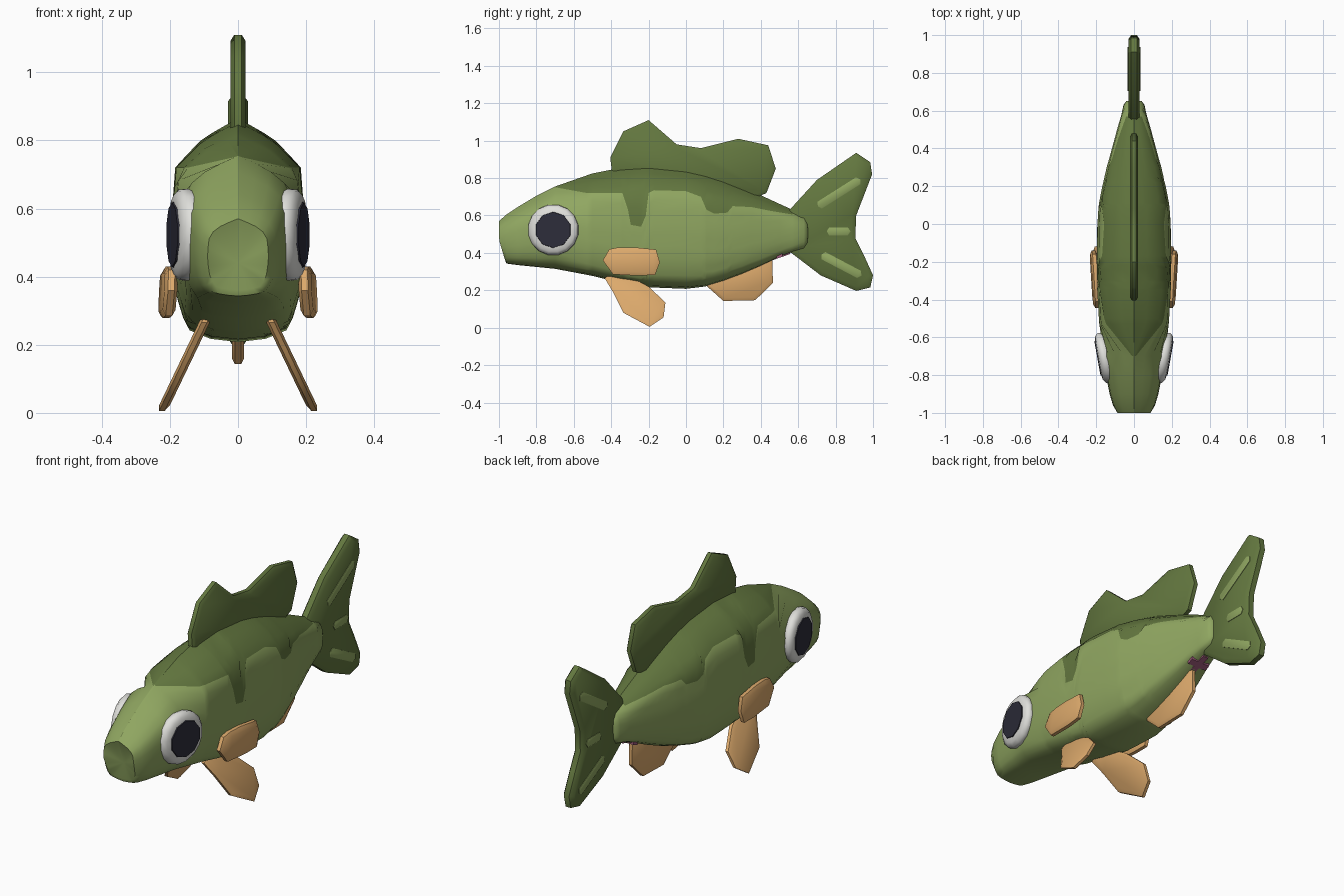
import bpy, bmesh, math
from mathutils import Vector

if "Cube" in bpy.data.objects:
    bpy.data.objects.remove(bpy.data.objects["Cube"])


def material(name, rgb):
    m = bpy.data.materials.new(name)
    m.diffuse_color = (*rgb, 1)
    m.use_nodes = True
    m.node_tree.nodes["Principled BSDF"].inputs["Base Color"].default_value = m.diffuse_color
    return m


LIGHT = material("light green", (0.28, 0.385, 0.12))
DARK = material("dark green", (0.125, 0.185, 0.05))
ORANGE = material("fin orange", (0.72, 0.40, 0.15))
WHITE = material("eye white", (0.74, 0.74, 0.71))
NAVY = material("pupil navy", (0.026, 0.026, 0.042))
PINK = material("pink", (0.36, 0.11, 0.21))


def finish(name, bm, mats, angle=40):
    bmesh.ops.recalc_face_normals(bm, faces=bm.faces)
    me = bpy.data.meshes.new(name)
    bm.to_mesh(me)
    bm.free()
    for m in mats:
        me.materials.append(m)
    ob = bpy.data.objects.new(name, me)
    bpy.context.collection.objects.link(ob)
    bpy.ops.object.select_all(action='DESELECT')
    ob.select_set(True)
    bpy.context.view_layer.objects.active = ob
    bpy.ops.object.shade_smooth_by_angle(angle=math.radians(angle))
    return ob


def bridge(bm, rings, mat=lambda i, j: 0):
    n = len(rings[0])
    for i in range(len(rings) - 1):
        for j in range(n):
            k = (j + 1) % n
            f = bm.faces.new((rings[i][j], rings[i][k], rings[i + 1][k], rings[i + 1][j]))
            f.material_index = mat(i, j)


def lerp_table(table, v, col=1):
    for a, b in zip(table, table[1:]):
        if v <= b[0]:
            t = max(0, (v - a[0]) / (b[0] - a[0]))
            return a[col] + (b[col] - a[col]) * t
    return table[-1][col]


def inset(pts, d):
    """Offset a (y, z) outline inward along its corner normals."""
    n = len(pts)
    P = [Vector(p) for p in pts]
    area = sum(P[i].x * P[(i + 1) % n].y - P[(i + 1) % n].x * P[i].y for i in range(n))
    s = 1 if area > 0 else -1
    out = []
    for i in range(n):
        a = (P[i] - P[i - 1]).normalized()
        b = (P[(i + 1) % n] - P[i]).normalized()
        nrm = Vector((-a.y - b.y, a.x + b.x)).normalized() * s
        out.append(P[i] + nrm * d)
    return out


def fin(name, pts, half, mat, edge=0.018, offset=lambda y, z: 0.0, side=1):
    """Flat fin in the y-z plane with a chamfered rim; offset bends it in x."""
    bm = bmesh.new()
    inner = inset(pts, edge)
    layers = [(-half, inner), (-half * 0.5, pts), (half * 0.5, pts), (half, inner)]
    rings = [[bm.verts.new((side * (offset(p[0], p[1]) + x), p[0], p[1])) for p in lay]
             for x, lay in layers]
    bridge(bm, rings)
    bm.faces.new(rings[0])
    bm.faces.new(rings[-1])
    return finish(name, bm, [mat])


# Body: y, top z, bottom z, half width
STATIONS = [(-1, .57, .36, .09), (-.96, .605, .343, .112), (-.9, .645, .335, .13),
            (-.8, .705, .325, .15), (-.7, .755, .315, .168), (-.5, .825, .277, .188),
            (-.35, .855, .24, .195), (-.2, .865, .216, .198), (0, .845, .208, .196),
            (.1, .822, .22, .188), (.2, .79, .25, .168), (.3, .75, .287, .145),
            (.4, .708, .33, .118), (.5, .662, .378, .09), (.57, .63, .405, .07),
            (.63, .605, .42, .056), (.65, .57, .45, .042)]
# Half cross-section: parameter, x factor, height factor
SECTION = [(0, 0, 0), (.12, .42, .015), (.25, .77, .06), (.4, .95, .24),
           (.55, 1, .5), (.72, .93, .78), (.85, .52, .91), (1, 0, 1)]
# Lower edge of the dark back marking: y, z
MARKING = [(-.7, .755), (-.53, .72), (-.34, .72), (-.31, .63), (-.295, .55), (-.24, .54),
           (-.215, .6), (-.2, .72), (-.17, .735), (0, .73), (.08, .70), (.11, .63),
           (.15, .61), (.22, .615), (.25, .65), (.35, .645), (.45, .625), (.57, .605)]
HEIGHTS = [(r[2], r[0]) for r in SECTION]
LOW, UP = 13, 5

bm = bmesh.new()
ys = sorted({r[0] for r in STATIONS} | {r[0] for r in MARKING})
rings = []
for y in ys:
    top, bot, hw = (lerp_table(STATIONS, y, c) for c in (1, 2, 3))
    sb = 0.985
    if -.7 <= y <= .57:
        sb = min(sb, lerp_table(HEIGHTS, (lerp_table(MARKING, y) - bot) / (top - bot)))
    params = [sb * i / LOW for i in range(LOW)] + [sb + (1 - sb) * i / UP for i in range(UP + 1)]
    half = []
    for s in params:
        x, z = hw * lerp_table(SECTION, s, 1), bot + (top - bot) * lerp_table(SECTION, s, 2)
        slant = max(0, .47 - z) * .3 if y == -1 else 0
        half.append((x, y + slant, z))
    loop = half + [(-x, yy, z) for x, yy, z in half[-2:0:-1]]
    rings.append([bm.verts.new(c) for c in loop])
N = len(rings[0])


def body_colour(i, j):
    jj = j if j < N // 2 else N - 1 - j
    return 1 if jj >= LOW and -.7 <= ys[i] < .57 else 0


bridge(bm, rings, body_colour)
# Dished mouth at the front, rounded end at the back
mouth = bm.verts.new((0, -.955, .44))
tail_end = bm.verts.new((0, .655, .51))
for j in range(N):
    bm.faces.new((rings[0][j], rings[0][(j + 1) % N], mouth))
    bm.faces.new((rings[-1][j], rings[-1][(j + 1) % N], tail_end))
finish("body", bm, [LIGHT, DARK], 50)

# Fins on the centre line
fin("dorsal_fin", [(-.39, .78), (-.405, .91), (-.335, 1.05), (-.2, 1.11), (-.05, .98),
                   (.08, .96), (.28, 1.01), (.44, .975), (.48, .85), (.43, .72),
                   (.36, .69), (0, .76)], .022, DARK)
fin("tail_fin", [(.54, .615), (.7, .79), (.91, .935), (.985, .885), (.995, .82), (.91, .6),
                 (.905, .48), (.95, .39), (1, .28), (.985, .215), (.91, .197), (.72, .28),
                 (.55, .41)], .03, DARK, .022)
fin("anal_fin", [(.08, .25), (.2, .143), (.37, .147), (.465, .24), (.46, .39), (.3, .38)],
    .018, ORANGE)

# Tail stripes: start and end of each streak
STRIPES = [((.715, .655), (.92, .785)), ((.765, .515), (.865, .515)), ((.735, .385), (.925, .285))]
for side, word in ((1, "right"), (-1, "left")):
    for k, (a, b) in enumerate(STRIPES):
        a, b = Vector(a), Vector(b)
        d = (b - a).normalized()
        w = Vector((-d.y, d.x)) * .022
        pts = [a - w, b - w, b + d * .015, b + w, a + w, a - d * .012]
        fin(f"tail_stripe_{word}_{k + 1}", pts, .003, LIGHT, .003, lambda y, z: .031, side)

    # Paired fins
    fin(f"pelvic_fin_{word}", [(-.435, .265), (-.40, .29), (-.30, .275), (-.2, .22), (-.11, .135),
                               (-.12, .055), (-.195, .005), (-.335, .08), (-.39, .19)],
        .016, ORANGE, .018, lambda y, z: .092 + (.28 - z) * .48, side)
    fin(f"pectoral_fin_{word}", [(-.445, .36), (-.41, .42), (-.36, .43), (-.28, .43), (-.16, .418),
                                 (-.14, .35), (-.165, .283), (-.25, .278), (-.39, .285)],
        .019, ORANGE, .02, lambda y, z: .196 + (y + .44) * .06 + (.36 - z) * .05, side)

    # Eye: domed white disc leaning with the cheek, flat pupil plate on top
    def disc(name, n, profile, mat):
        bm = bmesh.new()
        rr = []
        for r, d in profile:
            ring = []
            for i in range(n):
                t = 2 * math.pi * (i + .5) / n
                dy, dz = r * math.cos(t), r * math.sin(t)
                ring.append(bm.verts.new((side * (.17 + .18 * dy + d), -.71 + dy, .523 + dz)))
            rr.append(ring)
        bridge(bm, rr)
        bm.faces.new(rr[0])
        bm.faces.new(rr[-1])
        finish(name, bm, [mat], 50)

    disc(f"eye_{word}", 16, [(.125, -.045), (.137, -.02), (.135, 0), (.118, .015), (.09, .02)], WHITE)
    disc(f"pupil_{word}", 10, [(.097, .016), (.095, .024)], NAVY)

# Small pink cross under the tail root
bm = bmesh.new()
r, w = .055, .016
outline = [(w, w), (w, r), (-w, r), (-w, w), (-r, w), (-r, -w),
           (-w, -w), (-w, -r), (w, -r), (w, -w), (r, -w), (r, w)]
rings = [[bm.verts.new((x, .5 + y, .388 + y * .35 + h)) for x, y in outline] for h in (-.014, .014)]
bridge(bm, rings)
bm.faces.new(rings[0])
bm.faces.new(rings[1])
finish("belly_cross", bm, [PINK])
